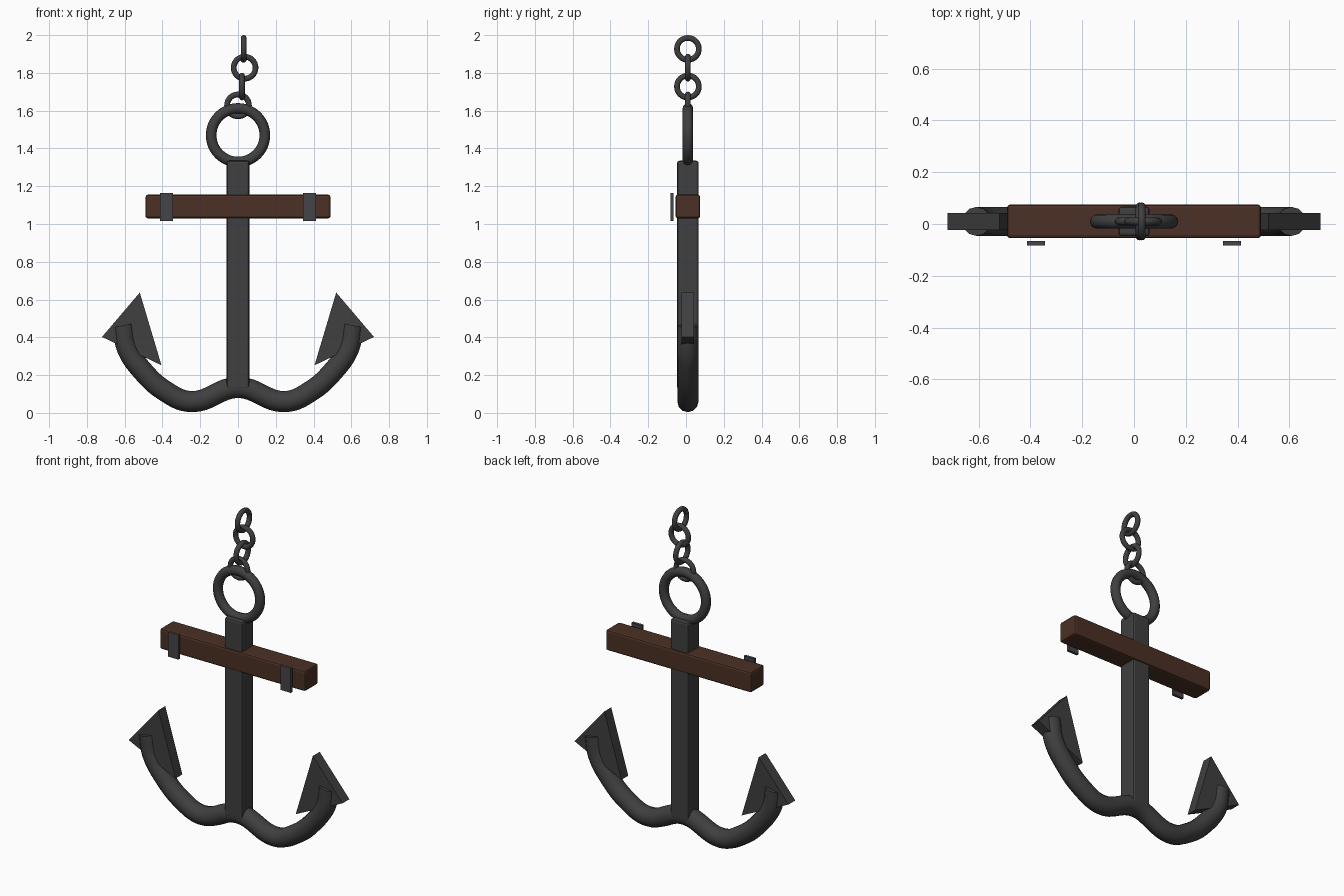
import bpy, bmesh, math
from mathutils import Vector

if "Cube" in bpy.data.objects:
    bpy.data.objects.remove(bpy.data.objects["Cube"])

YC = 0.01  # depth of the anchor's middle plane


def material(name, rgb):
    m = bpy.data.materials.new(name)
    m.diffuse_color = (*rgb, 1)
    m.use_nodes = True
    m.node_tree.nodes["Principled BSDF"].inputs["Base Color"].default_value = m.diffuse_color
    return m


iron = material("dark iron", (0.05, 0.05, 0.05))
wood = material("brown wood", (0.07, 0.03, 0.018))
steel = material("band steel", (0.06, 0.06, 0.065))


def smooth(ob):
    bpy.ops.object.select_all(action='DESELECT')
    ob.select_set(True)
    bpy.context.view_layer.objects.active = ob
    bpy.ops.object.shade_smooth_by_angle(angle=math.radians(40))


def box(name, center, size, mat, bevel=0.0):
    bpy.ops.mesh.primitive_cube_add(size=1, location=center)
    ob = bpy.context.object
    ob.name = name
    ob.scale = size
    bpy.ops.object.transform_apply(location=False, rotation=False, scale=True)
    ob.data.materials.append(mat)
    if bevel:
        mod = ob.modifiers.new("bevel", 'BEVEL')
        mod.width = bevel
        mod.segments = 2
    return ob


def ring(name, x, z, major, minor, rot, seg):
    bpy.ops.mesh.primitive_torus_add(location=(x, YC, z), rotation=rot,
                                     major_radius=major, minor_radius=minor,
                                     major_segments=seg, minor_segments=12)
    ob = bpy.context.object
    ob.name = name
    ob.data.materials.append(iron)
    smooth(ob)


# shank and wooden stock
box("shank", (0, YC, 0.73), (0.12, 0.114, 1.21), iron, 0.012)
box("stock", (0, YC, 1.0925), (0.98, 0.13, 0.125), wood, 0.012)

# steel bands standing just in front of the stock
for side, s in (("left", -1), ("right", 1)):
    box(f"stock_band_{side}", (s * 0.378, -0.0745, 1.09), (0.07, 0.017, 0.15), steel)

# curved arms: one swept tube through mirrored points
half = [(0.25, 0.06), (0.385, 0.115), (0.51, 0.228), (0.585, 0.34), (0.608, 0.463)]
path = [(-x, z) for x, z in reversed(half)] + [(0, 0.135)] + half
cu = bpy.data.curves.new("arms", 'CURVE')
cu.dimensions = '3D'
cu.bevel_depth = 0.056
cu.bevel_resolution = 4
cu.resolution_u = 8
cu.use_fill_caps = True
sp = cu.splines.new('BEZIER')
sp.bezier_points.add(len(path) - 1)
for p, (x, z) in zip(sp.bezier_points, path):
    p.co = (x, YC, z)
    p.handle_left_type = p.handle_right_type = 'AUTO'
arms = bpy.data.objects.new("arms", cu)
bpy.context.collection.objects.link(arms)
bpy.ops.object.select_all(action='DESELECT')
arms.select_set(True)
bpy.context.view_layer.objects.active = arms
bpy.ops.object.convert(target='MESH')
arms = bpy.context.object
arms.data.materials.clear()
arms.data.materials.append(iron)
smooth(arms)

# triangular flukes
for side, s in (("left", -1), ("right", 1)):
    bm = bmesh.new()
    tri = [(0.52, 0.637), (0.72, 0.402), (0.405, 0.252)]
    face = bm.faces.new([bm.verts.new((s * x, YC - 0.033, z)) for x, z in tri])
    ext = bmesh.ops.extrude_face_region(bm, geom=[face])
    moved = [v for v in ext["geom"] if isinstance(v, bmesh.types.BMVert)]
    bmesh.ops.translate(bm, verts=moved, vec=Vector((0, 0.066, 0)))
    bmesh.ops.recalc_face_normals(bm, faces=bm.faces)
    me = bpy.data.meshes.new(f"fluke_{side}")
    bm.to_mesh(me)
    bm.free()
    me.materials.append(iron)
    bpy.context.collection.objects.link(bpy.data.objects.new(f"fluke_{side}", me))

# shackle ring and chain, links alternating by a quarter turn
facing_front = (math.pi / 2, 0, 0)
facing_side = (0, math.pi / 2, 0)
ring("shackle_ring", 0, 1.47, 0.142, 0.028, facing_front, 48)
for i, x in enumerate((0, 0.021, 0.035, 0.03)):
    ring(f"chain_link_{i + 1}", x, 1.628 + 0.0997 * i, 0.058, 0.015,
         facing_side if i % 2 else facing_front, 32)
